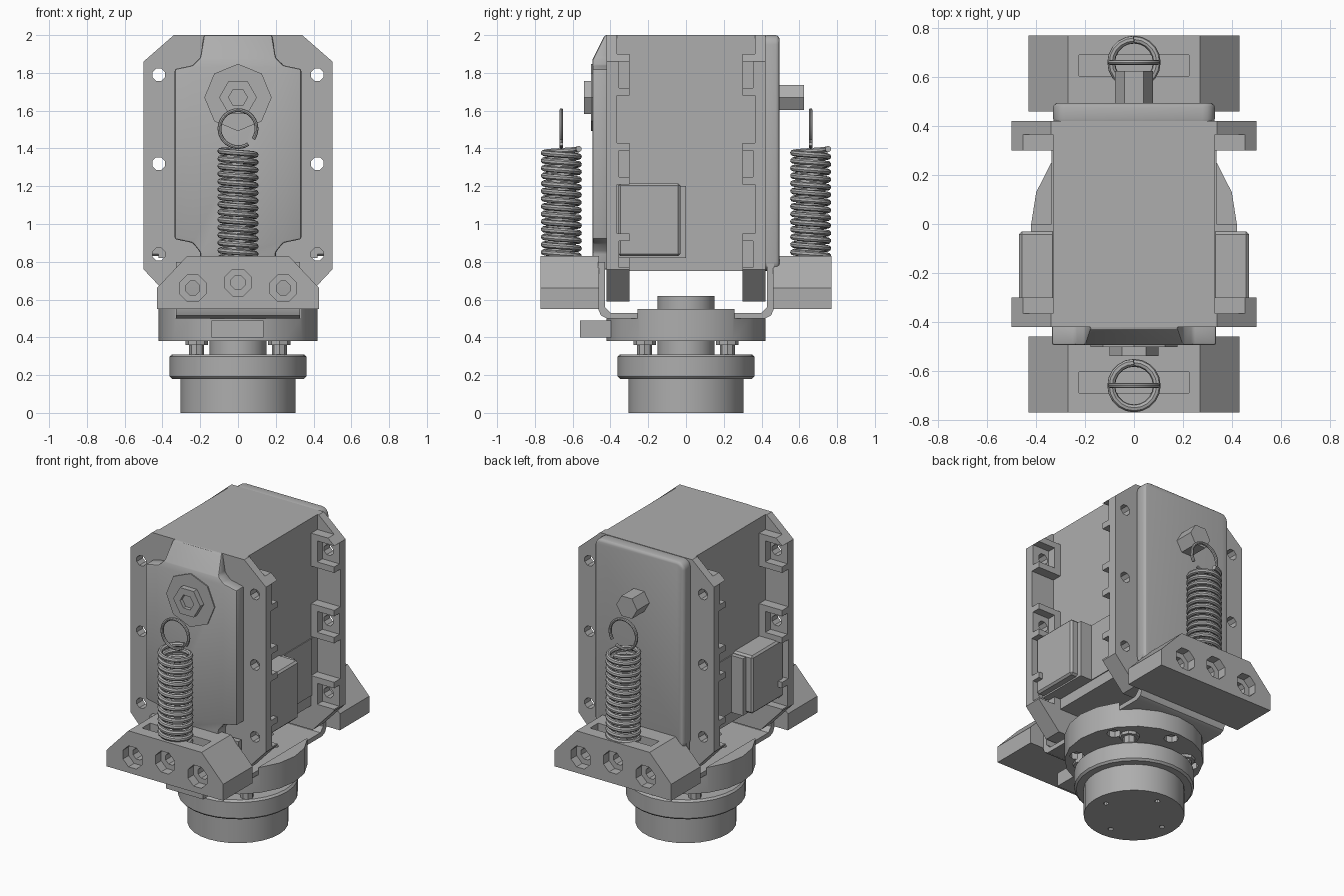
import bpy, bmesh
from math import sin, cos, pi, tau
from mathutils import Vector

if "Cube" in bpy.data.objects:
    bpy.data.objects.remove(bpy.data.objects["Cube"], do_unlink=True)

GREY = 0.42
metal = bpy.data.materials.new("plain grey")
metal.use_nodes = True
metal.diffuse_color = (GREY, GREY, GREY, 1)
metal.node_tree.nodes["Principled BSDF"].inputs["Base Color"].default_value = (GREY, GREY, GREY, 1)


def add(name, mesh):
    obj = bpy.data.objects.new(name, mesh)
    bpy.context.collection.objects.link(obj)
    mesh.materials.clear()
    mesh.materials.append(metal)
    return obj


def prism(name, outline, a, b, axis="y"):
    """Extrude a 2D outline from a to b along an axis."""
    place = {"x": lambda p, t: (t, p[0], p[1]),
             "y": lambda p, t: (p[0], t, p[1]),
             "z": lambda p, t: (p[0], p[1], t)}[axis]
    bm = bmesh.new()
    low = [bm.verts.new(place(p, a)) for p in outline]
    high = [bm.verts.new(place(p, b)) for p in outline]
    bm.faces.new(low)
    bm.faces.new(high)
    for i in range(len(low)):
        j = (i + 1) % len(low)
        bm.faces.new((low[i], low[j], high[j], high[i]))
    bmesh.ops.recalc_face_normals(bm, faces=bm.faces)
    mesh = bpy.data.meshes.new(name)
    bm.to_mesh(mesh)
    bm.free()
    return add(name, mesh)


def box(name, x0, x1, y0, y1, z0, z1):
    return prism(name, [(x0, z0), (x1, z0), (x1, z1), (x0, z1)], y0, y1)


def ngon(n, r, cx=0, cy=0, start=0):
    return [(cx + r * cos(start + tau * i / n), cy + r * sin(start + tau * i / n)) for i in range(n)]


def mirrored(half):
    return half + [(-x, z) for x, z in reversed(half)]


def bake(obj):
    """Replace the mesh by its modified version."""
    graph = bpy.context.evaluated_depsgraph_get()
    mesh = bpy.data.meshes.new_from_object(obj.evaluated_get(graph))
    obj.modifiers.clear()
    obj.data = mesh


def cut(obj, cutters):
    for c in cutters:
        mod = obj.modifiers.new("cut", "BOOLEAN")
        mod.object = c
        mod.solver = "EXACT"
    bake(obj)
    for c in cutters:
        bpy.data.objects.remove(c, do_unlink=True)


def bevel(obj, width, segments=2):
    mod = obj.modifiers.new("bevel", "BEVEL")
    mod.width, mod.segments = width, segments
    mod.limit_method = "ANGLE"
    bake(obj)


# Main housing
box("housing", -0.33, 0.33, -0.42, 0.42, 0.75, 2.0)

# Flanges with open screw pockets on their inner sides
flange_outline = mirrored([(0.34, 0.59), (0.5, 0.76), (0.5, 1.86), (0.34, 2.0)])
holes = (0.84, 1.32, 1.79)
for s, name in ((-1, "front_flange"), (1, "back_flange")):
    flange = prism(name, flange_outline, s * 0.42, s * 0.30)
    cutters = []
    for side in (-1, 1):
        for z0, z1 in ((0.95, 1.21), (1.43, 1.68), (1.9, 2.1)):
            cutters.append(box("cutter", side * 0.32, side * 0.6, s * 0.2, s * 0.365, z0, z1))
        for z in holes:
            cutters.append(box("cutter", side * 0.375, side * 0.6, s * 0.2, s * 0.355, z - 0.07, z + 0.07))
            cutters.append(prism("cutter", ngon(8, 0.036, side * 0.42, z, pi / 8), s * 0.2, s * 0.5))
    cut(flange, cutters)

# Front cover with notched corners and a sloping top
cover = prism("front_cover", mirrored([(0.2, 0.76), (0.2, 0.85), (0.24, 0.9), (0.335, 0.92),
                                       (0.335, 1.82), (0.24, 1.84), (0.2, 1.88), (0.18, 2.0)]), -0.495, -0.41)
bm = bmesh.new()
bm.from_mesh(cover.data)
bmesh.ops.bisect_plane(bm, geom=bm.verts[:] + bm.edges[:] + bm.faces[:], plane_co=(0, -0.495, 1.87),
                       plane_no=Vector((0, -0.9, 0.45)).normalized(), clear_outer=True)
bmesh.ops.holes_fill(bm, edges=[e for e in bm.edges if e.is_boundary])
bmesh.ops.recalc_face_normals(bm, faces=bm.faces)
bm.to_mesh(cover.data)
bm.free()
bevel(cover, 0.02)

# Back cover with rounded corners
corner = 0.05
rounded = []
for k, (x, z) in enumerate(((0.28, 1.95), (-0.28, 1.95), (-0.28, 0.8), (0.28, 0.8))):
    rounded += [(x + corner * cos(a), z + corner * sin(a)) for a in [(k + i / 4) * pi / 2 for i in range(5)]]
back_cover = prism("back_cover", rounded, 0.41, 0.495)
bevel(back_cover, 0.02, 3)

# Shaft ends
prism("shaft_plate", ngon(8, 0.178, 0, 1.67), -0.503, -0.48)
nut = prism("front_nut", ngon(6, 0.1, 0, 1.67), -0.54, -0.48)
cut(nut, [prism("cutter", ngon(6, 0.05, 0, 1.67), -0.6, -0.515)])
prism("back_shaft", ngon(6, 0.077, 0, 1.67), 0.48, 0.625)

# Side connector boxes and thin panels
for s, side in ((-1, "right"), (1, "left")):
    connector = box(side + "_connector", s * 0.32, s * 0.47, -0.36, -0.03, 0.83, 1.215)
    bevel(connector, 0.012, 1)
    box(side + "_connector_base", s * 0.32, s * 0.42, -0.36, 0.0, 0.82, 1.2)
    box(side + "_panel", s * 0.32, s * 0.336, 0.0, 0.3, 0.82, 1.2)

# Spring brackets with three countersunk holes and a slot
bracket_outline = mirrored([(0.43, 0.55), (0.43, 0.66), (0.27, 0.83)])
for s, name in ((-1, "front"), (1, "back")):
    bracket = prism(name + "_bracket", bracket_outline, s * 0.46, s * 0.77)
    cutters = [box("cutter", -0.225, 0.225, s * 0.605, s * 0.69, 0.76, 0.9)]
    for x, z, deep in ((-0.24, 0.66, 0.3), (0, 0.69, 0.6), (0.24, 0.66, 0.3)):
        cutters.append(prism("cutter", ngon(8, 0.076, x, z, pi / 8), s * 0.71, s * 0.9))
        cutters.append(prism("cutter", ngon(8, 0.04, x, z, pi / 8), s * deep, s * 0.8))
    cut(bracket, cutters)


def wire(name, points, radius):
    curve = bpy.data.curves.new(name, "CURVE")
    curve.dimensions = "3D"
    curve.bevel_depth, curve.bevel_resolution = radius, 2
    curve.use_fill_caps = True
    line = curve.splines.new("POLY")
    line.points.add(len(points) - 1)
    for p, co in zip(line.points, points):
        p.co = (*co, 1)
    temp = bpy.data.objects.new("temp", curve)
    bpy.context.collection.objects.link(temp)
    graph = bpy.context.evaluated_depsgraph_get()
    mesh = bpy.data.meshes.new_from_object(temp.evaluated_get(graph))
    bpy.data.objects.remove(temp, do_unlink=True)
    add(name, mesh)


# Springs with a ring at the top
turns, steps = 15, 20
for y, name in ((-0.66, "front"), (0.66, "back")):
    coil = [(0.093 * sin(tau * i / steps), y + 0.093 * cos(tau * i / steps),
             0.79 + 0.607 * i / (turns * steps)) for i in range(turns * steps + 1)]
    wire(name + "_spring", coil, 0.016)
    ring = [(0.098 * cos(a), y, 1.505 + 0.098 * sin(a)) for a in [-0.6 + 5.9 * i / 32 for i in range(33)]]
    wire(name + "_spring_ring", ring, 0.01)

# Bent sheet carrying the housing
half = [(0.42, 0.5), (0.45, 0.515), (0.465, 0.55), (0.465, 0.8), (0.43, 0.8), (0.43, 0.56), (0.4, 0.53)]
sheet = prism("bent_sheet", mirrored(half), -0.328, 0.328, "x")
cut(sheet, [prism("cutter", ngon(8, 0.022, x, y), 0.4, 0.6, "z") for x, y in ngon(8, 0.23, 0, 0, pi / 8)])

# Turning disc with a groove for the sheet, bolt pockets and an arm
disc = prism("turning_disc", ngon(20, 0.42), 0.38, 0.55, "z")
cut(disc, [box("cutter", -0.33, 0.33, -0.6, 0.6, 0.5, 0.7)]
    + [prism("cutter", ngon(8, 0.045, x, y), 0.3, 0.42, "z") for x, y in ngon(6, 0.35, 0, 0, pi / 6)])
arm = box("disc_arm", -0.14, 0.135, -0.56, -0.35, 0.4, 0.49)
prism("hub", ngon(20, 0.15), 0.48, 0.62, "z")

# Neck and flared posts
prism("neck", ngon(20, 0.15), 0.3, 0.39, "z")
for i, (x, y) in enumerate(ngon(4, 0.31, 0, 0, pi / 4)):
    prism("post_%d" % i, ngon(8, 0.04, x, y), 0.3, 0.39, "z")
    prism("post_collar_%d" % i, ngon(8, 0.06, x, y), 0.36, 0.385, "z")

# Lower ring and foot
ring = prism("lower_ring", ngon(28, 0.362), 0.18, 0.31, "z")
bevel(ring, 0.012, 1)
foot = prism("foot", ngon(28, 0.305), 0.0, 0.19, "z")
cut(foot, [prism("cutter", ngon(8, 0.017, x, y), -0.1, 0.05, "z") for x, y in ngon(4, 0.22)])

# Smooth round surfaces, keep edges sharp
for obj in bpy.context.collection.objects:
    obj.select_set(obj.type == "MESH")
    if obj.type == "MESH":
        bpy.context.view_layer.objects.active = obj
bpy.ops.object.shade_smooth_by_angle(angle=pi / 6)
